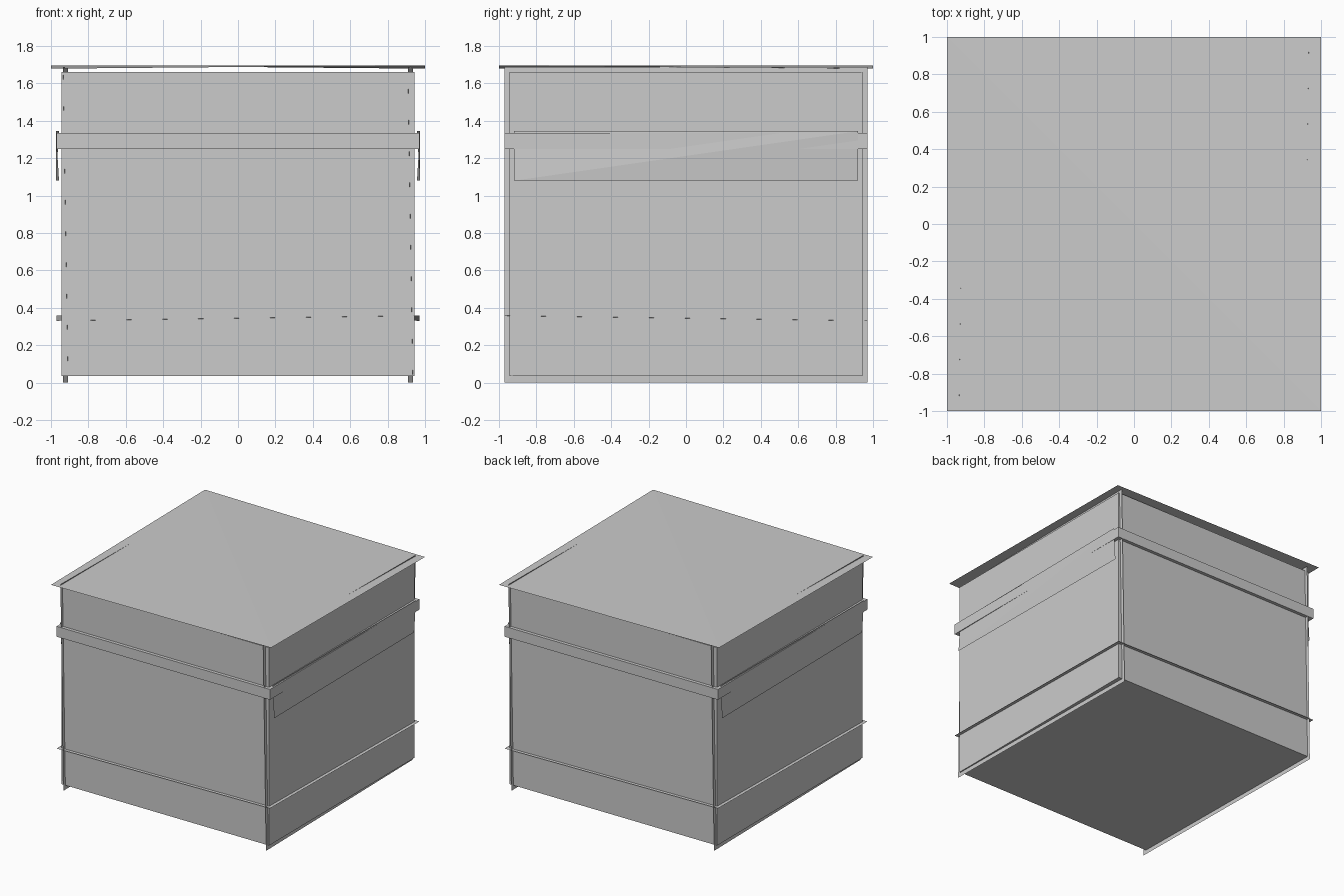
import bpy

cube = bpy.data.objects.get("Cube")
if cube:
    bpy.data.objects.remove(cube, do_unlink=True)

grey = bpy.data.materials.new("plain_grey")
grey.use_nodes = True
colour = (0.6, 0.6, 0.6, 1)
grey.diffuse_color = colour
grey.node_tree.nodes["Principled BSDF"].inputs["Base Color"].default_value = colour


def add_mesh(name, verts, faces):
    mesh = bpy.data.meshes.new(name)
    mesh.from_pydata(verts, [], faces)
    mesh.materials.append(grey)
    obj = bpy.data.objects.new(name, mesh)
    bpy.context.collection.objects.link(obj)
    return obj


def add_box(name, half, z0, z1):
    bpy.ops.mesh.primitive_cube_add(size=1, location=(0, 0, (z0 + z1) / 2))
    obj = bpy.context.object
    obj.name = name
    obj.scale = (2 * half, 2 * half, z1 - z0)
    obj.data.materials.append(grey)


def warped_level(name, half, low, high):
    """Thin level sheet, raised along one diagonal."""
    h = half
    verts = [(-h, -h, low), (h, -h, high), (h, h, low), (-h, h, high)]
    add_mesh(name, verts, [(0, 1, 3), (1, 2, 3)])


def warped_side(name, side, half, z0, z1, inner, outer):
    """Thin upright sheet, pushed outward along one diagonal."""
    verts = [(outer, -half, z0), (inner, half, z0),
             (outer, half, z1), (inner, -half, z1)]
    verts = [(side * x, side * y, z) for x, y, z in verts]
    add_mesh(name, verts, [(0, 1, 2), (0, 2, 3)])


# Solid parts
add_box("body", 0.943, 0.035, 1.66)
add_box("band", 0.97, 1.25, 1.335)

# Lid and lower ledge sheets
warped_level("lid", 1.0, 1.679, 1.697)
warped_level("lower_ledge", 0.97, 0.331, 0.358)

# Side sheets and the hanging flaps under the band
for label, side in (("left", 1), ("right", -1)):
    warped_side(label + "_side_sheet", side, 0.97, 0, 1.688, 0.908, 0.935)
    warped_side(label + "_flap", side, 0.92, 1.08, 1.345, 0.957, 0.973)
